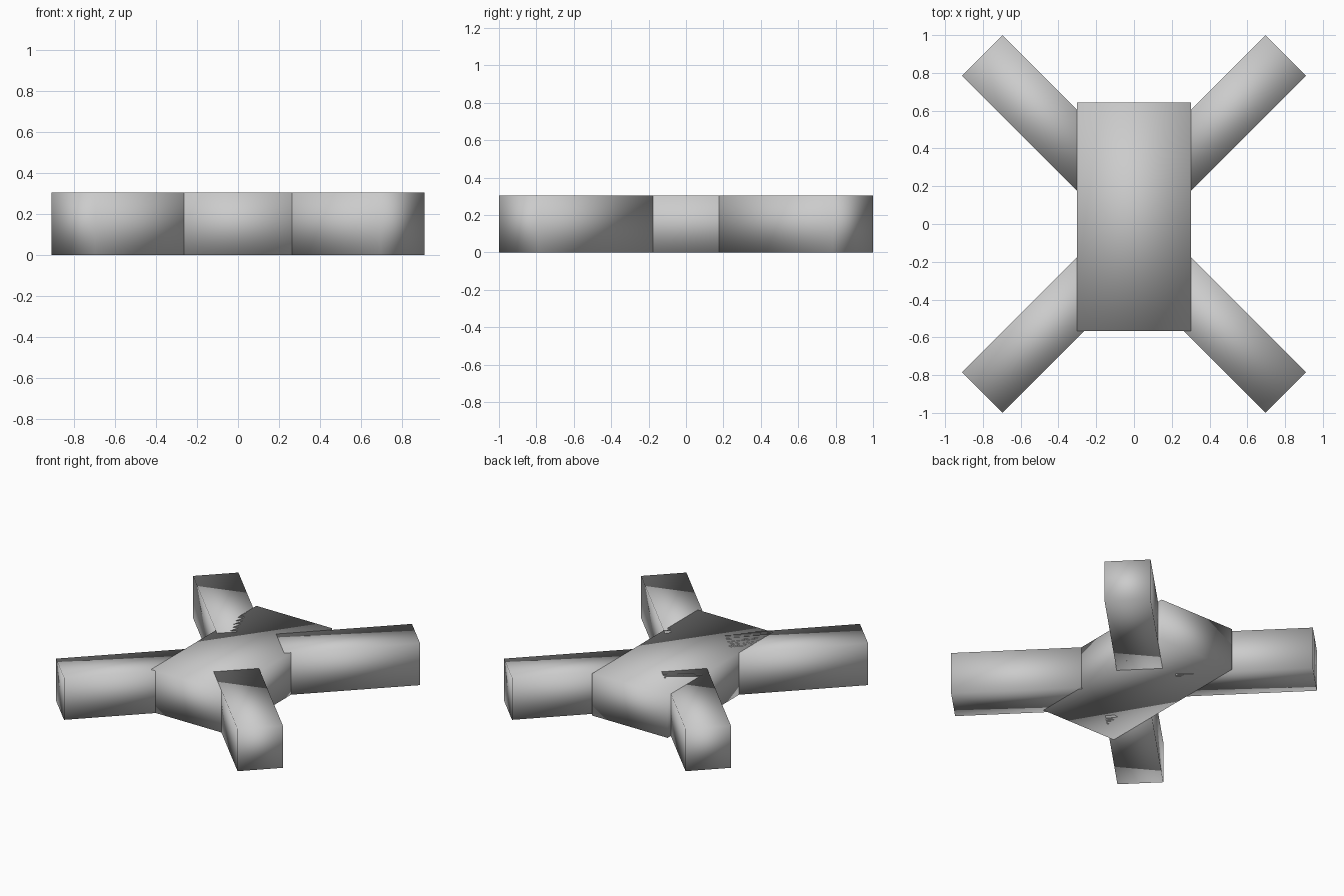
import bpy
import math

if "Cube" in bpy.data.objects:
    bpy.data.objects.remove(bpy.data.objects["Cube"])

HEIGHT = 0.305


def smooth_box(name, x, y, width, length, turn=0.0):
    """Flat-lying box with shading smoothed right across its edges."""
    bpy.ops.mesh.primitive_cube_add(size=1, location=(x, y, HEIGHT / 2))
    box = bpy.context.object
    box.name = name
    box.scale = (width, length, HEIGHT)
    bpy.ops.object.transform_apply(location=False, rotation=False, scale=True)
    box.rotation_euler.z = turn
    bpy.ops.object.shade_smooth()
    return box


# Central body, set slightly towards the back
smooth_box("body", 0, 0.038, 0.605, 1.21)

# Four diagonal legs whose inner ends run into the body
for side, sx in (("left", -1), ("right", 1)):
    for end, sy in (("front", -1), ("back", 1)):
        smooth_box(f"{end}_{side}_leg", sx * 0.483, sy * 0.572,
                   0.303, 0.907, -sx * sy * math.radians(45))
